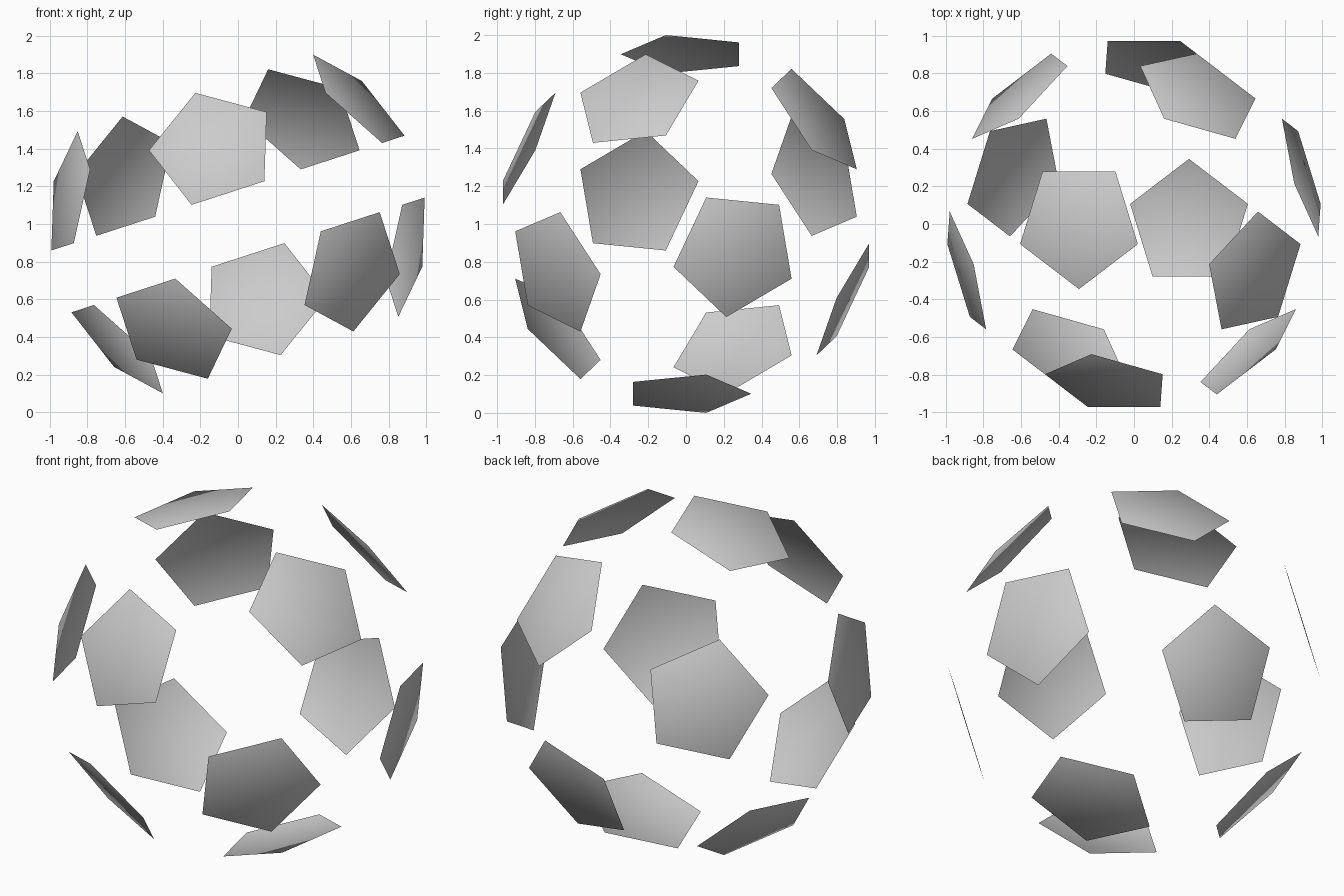
import bpy
from math import radians, sin, cos, atan, atan2, pi
from mathutils import Vector, Matrix

if "Cube" in bpy.data.objects:
    bpy.data.objects.remove(bpy.data.objects["Cube"])

R = 1.006                      # radius on which all panel corners lie
tilt = Matrix.Rotation(radians(-18), 3, 'Y')

# Twelve panel directions: a pole, its five neighbours, and their opposites
polar = atan(2)
half = [Vector((0, 0, 1))]
for k in range(5):
    a = radians(-90 + 72 * k)
    half.append(Vector((sin(polar) * cos(a), sin(polar) * sin(a), cos(polar))))
dirs = [tilt @ d for d in half] + [tilt @ -d for d in half]


def panel_corners(n):
    """Corners lie a third of the way towards each neighbouring panel."""
    near = [m for m in dirs if 0.3 < n.dot(m) < 0.6]
    u = (near[0] - n * n.dot(near[0])).normalized()
    v = n.cross(u)
    near.sort(key=lambda m: atan2(m.dot(v), m.dot(u)) % (2 * pi - 1e-4))
    return [(2 * n + m).normalized() * R for m in near]


# Floating pentagon panels of the ball
verts, faces = [], []
for n in dirs:
    faces.append(range(len(verts), len(verts) + 5))
    verts += panel_corners(n)
mesh = bpy.data.meshes.new("pentagon_panels")
mesh.from_pydata([v + Vector((0, 0, 1)) for v in verts], [], [list(f) for f in faces])
mesh.update()

# Rounded shading that follows the ball
mesh.shade_smooth()
mesh.normals_split_custom_set_from_vertices([v.normalized() for v in verts])
obj = bpy.data.objects.new("pentagon_panels", mesh)
bpy.context.collection.objects.link(obj)
